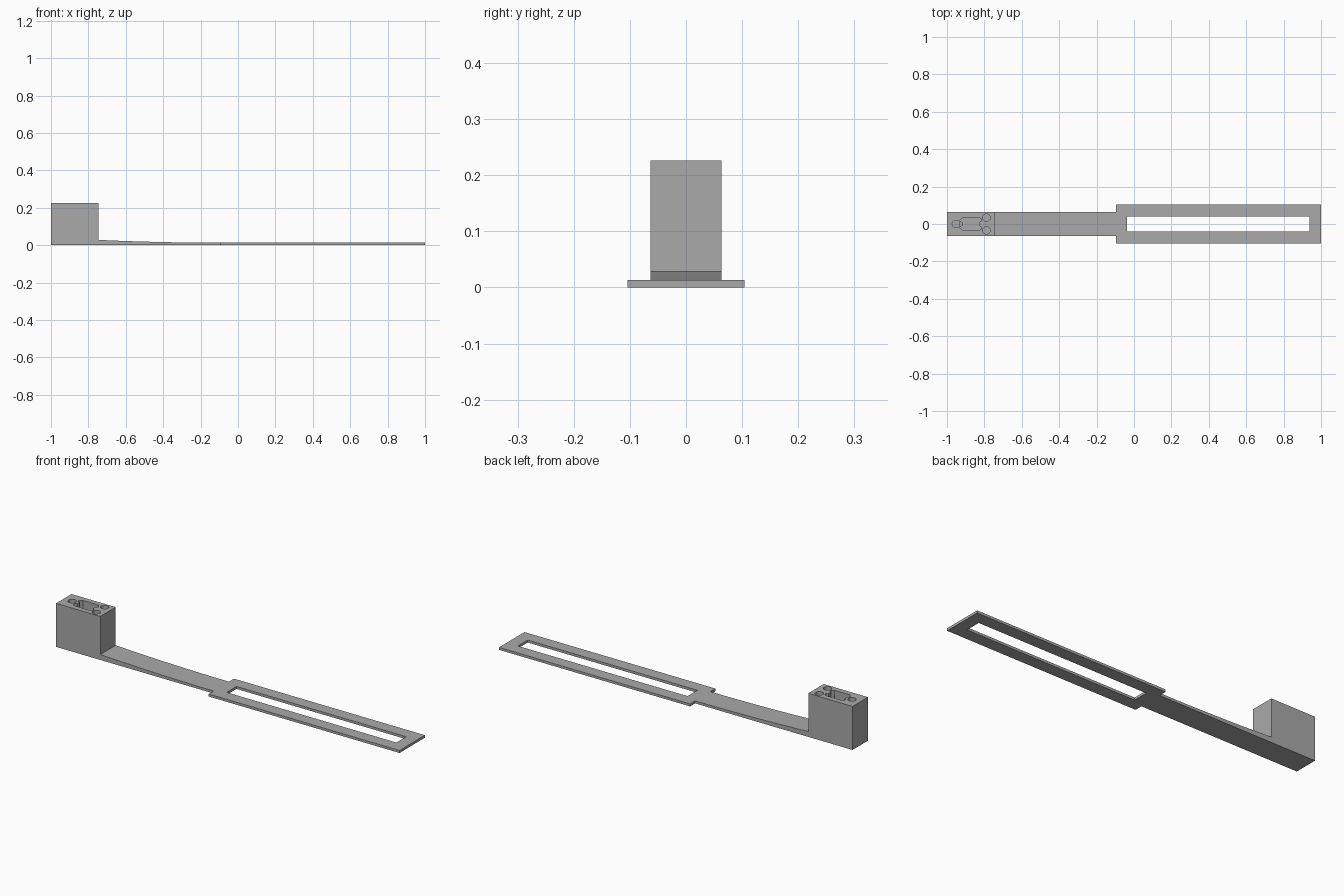
import bpy
import bmesh
import math
from mathutils import Matrix

cube = bpy.data.objects.get("Cube")
if cube:
    bpy.data.objects.remove(cube, do_unlink=True)

grey = bpy.data.materials.new("mid grey")
grey.use_nodes = True
colour = (0.4, 0.4, 0.4, 1)
grey.diffuse_color = colour
grey.node_tree.nodes["Principled BSDF"].inputs["Base Color"].default_value = colour

ALONG_Z = Matrix.Identity(4)
ALONG_Y = Matrix.Rotation(math.pi / 2, 4, "X")


def prism(name, outline, low, high, turn=ALONG_Z):
    """Extrude a 2D outline from low to high, then turn it."""
    bm = bmesh.new()
    face = bm.faces.new([bm.verts.new((u, v, low)) for u, v in outline])
    new = bmesh.ops.extrude_face_region(bm, geom=[face])["geom"]
    verts = [g for g in new if isinstance(g, bmesh.types.BMVert)]
    bmesh.ops.translate(bm, verts=verts, vec=(0, 0, high - low))
    bmesh.ops.transform(bm, matrix=turn, verts=bm.verts)
    bmesh.ops.recalc_face_normals(bm, faces=bm.faces)
    mesh = bpy.data.meshes.new(name)
    bm.to_mesh(mesh)
    bm.free()
    mesh.materials.append(grey)
    obj = bpy.data.objects.new(name, mesh)
    bpy.context.collection.objects.link(obj)
    return obj


def rect(x0, x1, half):
    return [(x0, -half), (x1, -half), (x1, half), (x0, half)]


def circle(x, y, r, n=24):
    return [(x + r * math.cos(2 * math.pi * i / n),
             y + r * math.sin(2 * math.pi * i / n)) for i in range(n)]


def cut(target, cutter):
    cutter.hide_render = True
    mod = target.modifiers.new("cut", "BOOLEAN")
    mod.object = cutter
    mod.operation = "DIFFERENCE"
    mod.solver = "EXACT"
    bpy.context.view_layer.objects.active = target
    bpy.ops.object.modifier_apply(modifier=mod.name)
    bpy.data.objects.remove(cutter, do_unlink=True)


THICK, HEIGHT, ARM = 0.013, 0.226, 0.063
BLOCK_X, PLATE_X = -0.746, -0.096

# Slotted plate
plate = prism("slotted_plate", rect(PLATE_X, 1, 0.104), 0, THICK)
cut(plate, prism("slot_cutter", rect(-0.037, 0.937, 0.04), -0.1, 0.1))

# Arm that thickens in a gentle curve towards the block
steps = 16
curve = []
for i in range(steps + 1):
    t = i / steps
    curve.append((PLATE_X + (BLOCK_X - PLATE_X) * t, THICK + 0.015 * t * t))
arm = prism("curved_arm", [(BLOCK_X, 0), (PLATE_X, 0)] + curve, -ARM, ARM, ALONG_Y)

# End block with three round holes and a shaped pocket
block = prism("end_block", rect(-1, BLOCK_X, ARM), 0, HEIGHT)
floor = HEIGHT - 0.1
for x, y in ((-0.952, 0), (-0.789, 0.034), (-0.789, -0.034)):
    cut(block, prism("hole_cutter", circle(x, y, 0.02), floor, 0.3))
half = [(-0.918, 0.01), (-0.929, 0.016), (-0.929, 0.022), (-0.915, 0.036),
        (-0.828, 0.036), (-0.815, 0.024), (-0.815, 0.016), (-0.826, 0.01)]
pocket = half + [(x, -y) for x, y in reversed(half)]
cut(block, prism("pocket_cutter", pocket, floor, 0.3))

# Smooth the curved surfaces and keep the edges sharp
for obj in (plate, arm, block):
    bpy.ops.object.select_all(action="DESELECT")
    obj.select_set(True)
    bpy.context.view_layer.objects.active = obj
    bpy.ops.object.shade_smooth_by_angle(angle=math.radians(30))
